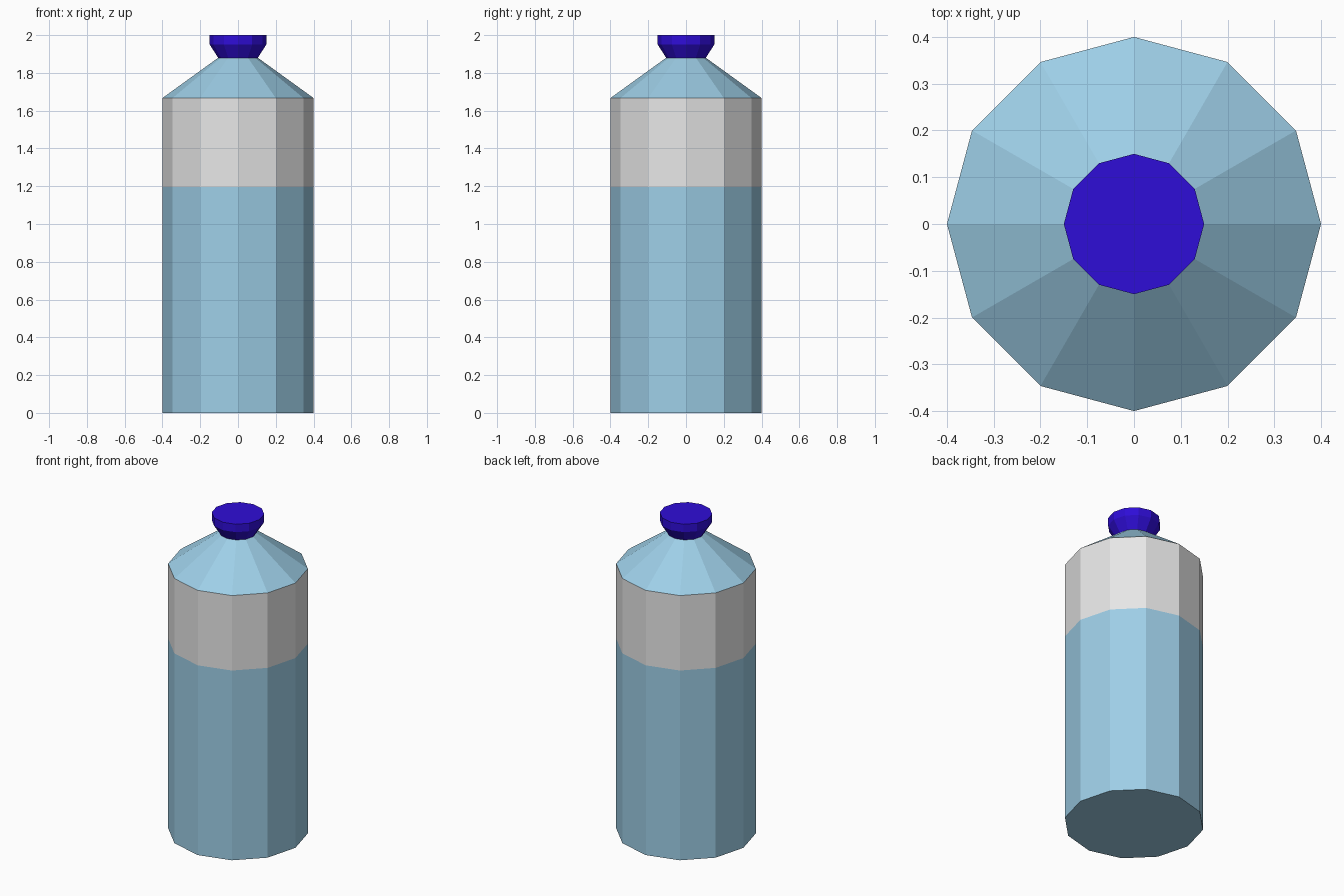
import bpy, bmesh, math

if "Cube" in bpy.data.objects:
    bpy.data.objects.remove(bpy.data.objects["Cube"])

SIDES = 12


def material(name, rgb):
    m = bpy.data.materials.new(name)
    m.diffuse_color = (*rgb, 1.0)
    m.use_nodes = True
    m.node_tree.nodes["Principled BSDF"].inputs["Base Color"].default_value = m.diffuse_color
    return m


blue = material("light blue", (0.34, 0.62, 0.80))
white = material("label white", (0.80, 0.80, 0.80))
cap_blue = material("deep blue", (0.028, 0.004, 0.68))


def lathe(name, profile, mats, close_top=True):
    """Flat-shaded turned part; profile is (radius, z) from bottom to top."""
    bm = bmesh.new()
    rings = [[bm.verts.new((r * math.cos(math.tau * i / SIDES),
                            r * math.sin(math.tau * i / SIDES), z))
              for i in range(SIDES)] for r, z in profile]
    for lo, hi in zip(rings, rings[1:]):
        for i in range(SIDES):
            j = (i + 1) % SIDES
            bm.faces.new((lo[i], lo[j], hi[j], hi[i]))
    bm.faces.new(rings[0][::-1])
    if close_top:
        bm.faces.new(rings[-1])
    mesh = bpy.data.meshes.new(name)
    bm.to_mesh(mesh)
    bm.free()
    for m in mats:
        mesh.materials.append(m)
    ob = bpy.data.objects.new(name, mesh)
    bpy.context.collection.objects.link(ob)
    return ob


# Bottle: straight body, label band, sloped shoulder (the cap seals its mouth)
bottle = lathe("bottle", [(0.4, 0), (0.4, 1.195), (0.4, 1.667), (0.105, 1.88)],
               [blue, white], close_top=False)
for p in bottle.data.polygons:
    p.material_index = int(1.2 < p.center.z < 1.66)

# Cap: flared base with a short straight rim
lathe("cap", [(0.105, 1.88), (0.15, 1.95), (0.15, 2.0)], [cap_blue])
